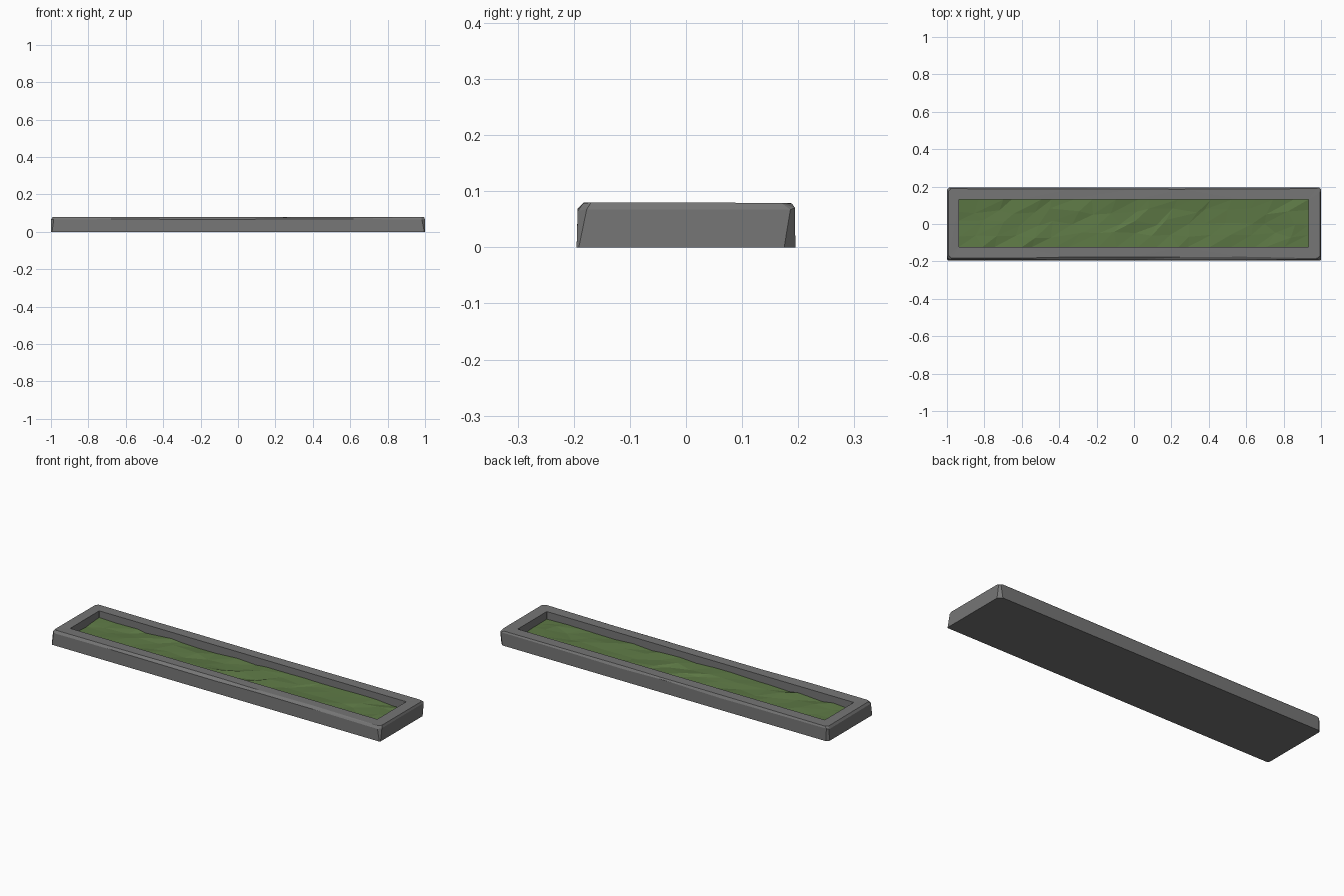
import bpy, bmesh, random

if "Cube" in bpy.data.objects:
    bpy.data.objects.remove(bpy.data.objects["Cube"])

random.seed(7)
HX, HY = 1.0, 0.195            # outer half size
IX0, IX1, IY0, IY1 = -0.935, 0.932, -0.122, 0.13   # planting opening
STATIONS = [-0.62, -0.35, 0.0, 0.25, 0.58]


def material(name, color):
    m = bpy.data.materials.new(name)
    m.diffuse_color = (*color, 1)
    m.use_nodes = True
    m.node_tree.nodes["Principled BSDF"].inputs["Base Color"].default_value = m.diffuse_color
    return m


def make_object(name, bm, mat):
    bmesh.ops.recalc_face_normals(bm, faces=bm.faces)
    me = bpy.data.meshes.new(name)
    bm.to_mesh(me)
    bm.free()
    me.materials.append(mat)
    ob = bpy.data.objects.new(name, me)
    bpy.context.collection.objects.link(ob)
    return ob


def outer_ring(bm, insets, cuts, z, z_noise, wobble):
    """Chipped rectangle; insets = front, right, back, left; cuts from front left, counterclockwise."""
    f, r, b, l = insets
    x0, x1, y0, y1 = -HX + l, HX - r, -HY + f, HY - b
    c = cuts
    w = lambda base: random.uniform(0, wobble) * base
    pts = [(x0 + c[0], y0)] + [(x, y0 + w(f)) for x in STATIONS] + [(x1 - c[1], y0)]
    pts += [(x1, y0 + c[1]), (x1, y1 - c[2])]
    pts += [(x1 - c[2], y1)] + [(x, y1 - w(b)) for x in reversed(STATIONS)] + [(x0 + c[3], y1)]
    pts += [(x0, y1 - c[3]), (x0, y0 + c[0])]
    return [bm.verts.new((x, y, z + random.uniform(-z_noise, z_noise))) for x, y in pts]


def inner_ring(bm, z):
    e = 0.0004
    pts = [(IX0 + e, IY0)] + [(x, IY0) for x in STATIONS] + [(IX1 - e, IY0)]
    pts += [(IX1, IY0 + e), (IX1, IY1 - e)]
    pts += [(IX1 - e, IY1)] + [(x, IY1) for x in reversed(STATIONS)] + [(IX0 + e, IY1)]
    pts += [(IX0, IY1 - e), (IX0, IY0 + e)]
    return [bm.verts.new((x, y, z)) for x, y in pts]


stone = material("grey stone", (0.18, 0.18, 0.18))
grass = material("moss green", (0.11, 0.19, 0.06))

# Stone border: flat base, worn upper edges, recessed middle
bm = bmesh.new()
rings = [
    outer_ring(bm, (0, 0, 0, 0), (0.006, 0.004, 0.02, 0.012), 0.0, 0, 0),
    outer_ring(bm, (0.002, 0.001, 0.001, 0.001), (0.014, 0.016, 0.008, 0.01), 0.067, 0.004, 0),
    outer_ring(bm, (0.012, 0.006, 0.006, 0.009), (0.014, 0.014, 0.02, 0.012), 0.0785, 0.0012, 0.8),
    inner_ring(bm, 0.078),
    inner_ring(bm, 0.02),
]
n = len(rings[0])
for a, b in zip(rings, rings[1:]):
    for i in range(n):
        j = (i + 1) % n
        bm.faces.new((a[i], a[j], b[j], b[i]))
bm.faces.new(list(reversed(rings[0])))
bm.faces.new(rings[-1])
bmesh.ops.triangulate(bm, faces=[f for f in bm.faces if len(f.verts) == 4])
make_object("stone_border", bm, stone)

# Grass bed: faceted, gently uneven ground inside the border
bm = bmesh.new()
NX, NY = 18, 4
grid = []
for i in range(NX + 1):
    row = []
    for j in range(NY + 1):
        x = IX0 + (IX1 - IX0) * i / NX
        y = IY0 + (IY1 - IY0) * j / NY
        if 0 < i < NX:
            x += random.uniform(-0.035, 0.035)
        if 0 < j < NY:
            y += random.uniform(-0.018, 0.018)
        row.append(bm.verts.new((x, y, 0.037 + random.uniform(-0.006, 0.006))))
    grid.append(row)
for i in range(NX):
    for j in range(NY):
        a, b, c, d = grid[i][j], grid[i + 1][j], grid[i + 1][j + 1], grid[i][j + 1]
        bm.faces.new((a, b, c))
        bm.faces.new((a, c, d))
bed = make_object("grass_bed", bm, grass)
if bed.data.polygons[0].normal.z < 0:
    bed.data.flip_normals()
